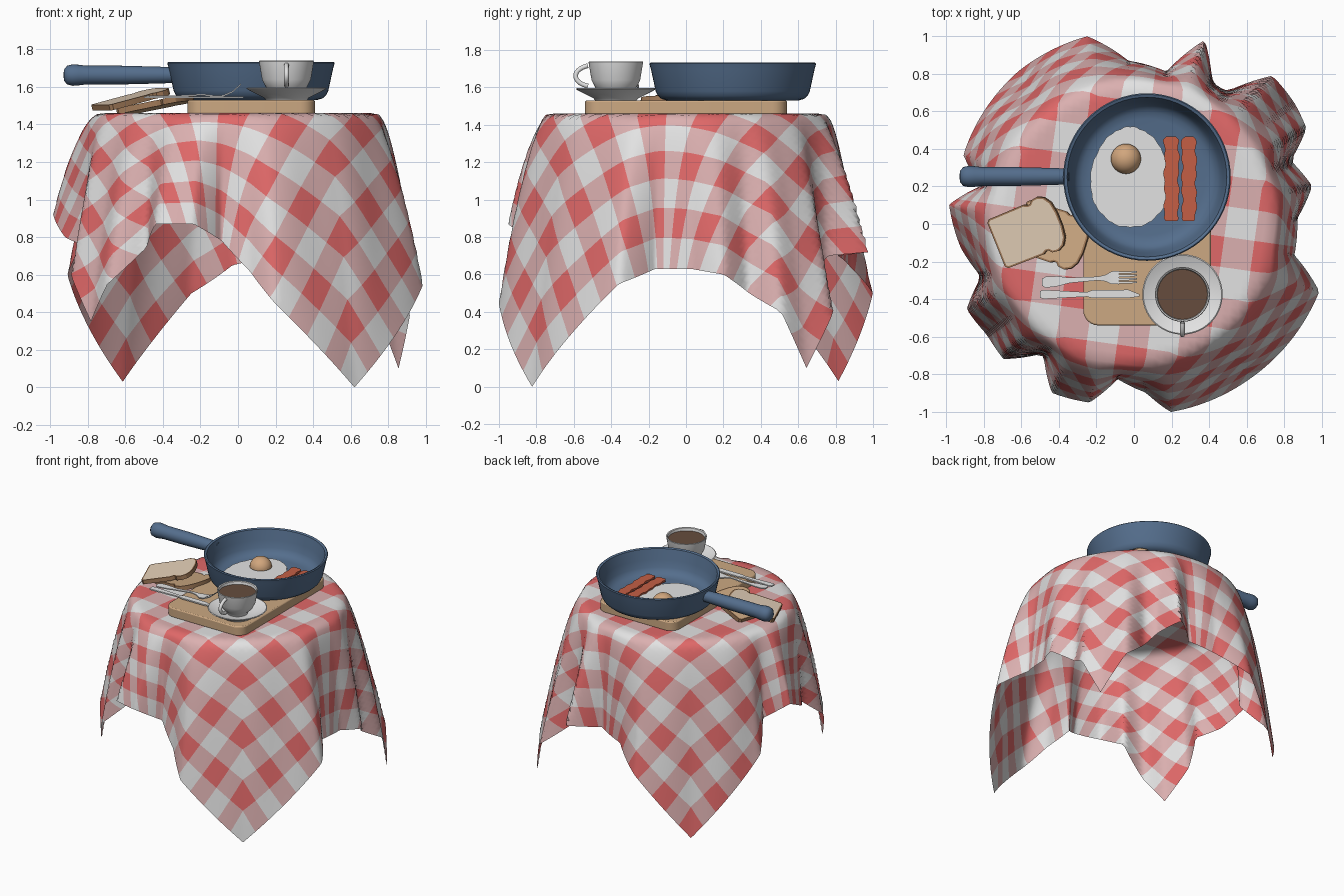
import bpy, bmesh, math
from mathutils import Vector, Matrix

if "Cube" in bpy.data.objects:
    bpy.data.objects.remove(bpy.data.objects["Cube"], do_unlink=True)


def material(name, *srgb):
    col = [((c + .055) / 1.055) ** 2.4 for c in srgb] + [1]
    m = bpy.data.materials.new(name)
    m.use_nodes = True
    m.diffuse_color = col
    m.node_tree.nodes["Principled BSDF"].inputs["Base Color"].default_value = col
    return m


RED = material("cloth red", .88, .41, .41)
PINK = material("cloth pink", .86, .69, .69)
WHITE = material("soft white", .89, .89, .89)
BLUE = material("pan blue", .33, .43, .55)
WOOD = material("board wood", .8, .66, .51)
BACON = material("bacon red", .77, .37, .27)
YOLK = material("yolk orange", .82, .65, .49)
COFFEE = material("coffee brown", .4, .3, .24)
CRUMB = material("bread cream", .89, .81, .72)
CRUST = material("crust brown", .62, .47, .34)


def finish(name, bm, mats, smooth, weld=True):
    if weld:
        bmesh.ops.remove_doubles(bm, verts=bm.verts, dist=1e-5)
        bmesh.ops.recalc_face_normals(bm, faces=bm.faces)
    me = bpy.data.meshes.new(name)
    bm.to_mesh(me)
    bm.free()
    for m in mats:
        me.materials.append(m)
    ob = bpy.data.objects.new(name, me)
    bpy.context.collection.objects.link(ob)
    bpy.ops.object.select_all(action='DESELECT')
    ob.select_set(True)
    bpy.context.view_layer.objects.active = ob
    bpy.ops.object.shade_smooth_by_angle(angle=math.radians(smooth))
    return ob


def lathe(name, profile, centre, mat, steps=56):
    """Spin a (radius, height) profile round the z axis."""
    bm = bmesh.new()
    vs = [bm.verts.new((r, 0, z)) for r, z in profile]
    es = [bm.edges.new(p) for p in zip(vs, vs[1:])]
    bmesh.ops.spin(bm, geom=vs + es, cent=(0, 0, 0), axis=(0, 0, 1),
                   angle=math.tau, steps=steps)
    ob = finish(name, bm, [mat], 40)
    ob.location = centre
    return ob


def slab(bm, outline, z0, z1):
    """Extrude a flat outline and return its top face."""
    low = [bm.verts.new((x, y, z0)) for x, y in outline]
    top = [bm.verts.new((x, y, z1)) for x, y in outline]
    bm.faces.new(low[::-1])
    for i in range(len(low)):
        j = (i + 1) % len(low)
        bm.faces.new((low[i], low[j], top[j], top[i]))
    return bm.faces.new(top)


def ribbon(bm, path, thick):
    """Strip through points (x, y, z, half width), running along x."""
    rings = [[bm.verts.new((x, y + sy * w, z + sz * thick))
              for sy, sz in ((-1, 0), (1, 0), (1, 1), (-1, 1))] for x, y, z, w in path]
    for a, b in zip(rings, rings[1:]):
        for i in range(4):
            j = (i + 1) % 4
            bm.faces.new((a[i], a[j], b[j], b[i]))
    bm.faces.new(rings[0])
    bm.faces.new(rings[-1][::-1])


# Draped cloth: hem as (degrees, radius, height) round the table
HEM = [(-172, .93, .8), (-161, .86, .75), (-153, 1, .6), (-143, .98, .35), (-134, 1, .55),
       (-125, .84, .75), (-116, 1, .87), (-104, .98, .87), (-96, .83, .78), (-86, .9, .62),
       (-79, 1.02, .45), (-53, 1.03, 0), (-20, 1.05, .55), (-11, .87, .63), (2, .87, .63),
       (12, .97, .6), (22, .9, .5), (29, 1.05, .4), (37, 1.07, .1), (47, 1.08, .4),
       (55, .86, .6), (61, .86, .7), (69, 1.05, .72), (78, .83, .7), (92, .87, .65),
       (104, 1.03, .5), (127, 1.02, .03), (158, .98, .6), (166, .84, .8), (174, .99, .92)]
CHECKS, SUB, HALF, RIM, TOP = 20, 4, 1.62, .72, 1.46
TURN = math.radians(-8)


def hem_at(deg):
    ring = [(HEM[-1][0] - 360, *HEM[-1][1:])] + HEM + [(HEM[0][0] + 360, *HEM[0][1:])]
    for a, b in zip(ring, ring[1:]):
        if a[0] <= deg <= b[0]:
            f = (deg - a[0]) / (b[0] - a[0])
            return a[1] + (b[1] - a[1]) * f, a[2] + (b[2] - a[2]) * f


def drape(u, v):
    r = math.hypot(u, v)
    if r <= RIM:
        return Matrix.Rotation(TURN, 3, 'Z') @ Vector((u, v, TOP))
    edge = HALF * r / max(abs(u), abs(v))
    t = (r - RIM) / (edge - RIM)
    a = math.atan2(v, u)
    # corners hang wide and flat, the slack gathers between them
    a += TURN - .16 * t ** .7 * math.sin(4 * a)
    a = (a + math.pi) % math.tau - math.pi
    hr, hz = hem_at(math.degrees(a))
    rad = RIM + .16 * t ** .4 + (hr - RIM - .16) * t + .03 * t * (1 - t) * math.sin(13 * a)
    return Vector((rad * math.cos(a), rad * math.sin(a), TOP - (TOP - hz) * t ** 1.12))


bm = bmesh.new()
n = CHECKS * SUB
grid = [[bm.verts.new(drape((2 * i / n - 1) * HALF, (1 - 2 * j / n) * HALF))
         for j in range(n + 1)] for i in range(n + 1)]
for i in range(n):
    for j in range(n):
        f = bm.faces.new((grid[i][j], grid[i][j + 1], grid[i + 1][j + 1], grid[i + 1][j]))
        f.material_index = i // SUB % 2 + j // SUB % 2
finish("tablecloth", bm, [RED, PINK, WHITE], 60, weld=False)

# Cutting board with rounded corners
bm = bmesh.new()
outline = []
for k, (sx, sy) in enumerate(((1, 1), (-1, 1), (-1, -1), (1, -1))):
    for s in range(7):
        a = math.pi / 2 * (k + s / 6)
        outline.append((.07 + sx * .26 + .08 * math.cos(a), sy * .46 + .08 * math.sin(a)))
slab(bm, outline, 1.455, 1.53)
board = finish("cutting_board", bm, [WOOD], 40)
bev = board.modifiers.new("soft edge", 'BEVEL')
bev.width, bev.segments = .008, 2

# Frying pan and handle
lathe("frying_pan", [(0, 0), (.35, 0), (.38, .008), (.4, .025), (.412, .05), (.438, .17),
                     (.446, .197), (.44, .203), (.425, .197), (.405, .12), (.39, .065),
                     (.372, .036), (.345, .02), (.31, .013), (0, .013)],
      (.069, .25, 1.53), BLUE, 64)
handle = lathe("pan_handle", [(0, 0), (.03, .004), (.05, .02), (.057, .05), (.055, .08),
                              (.05, .12), (.05, .3), (.045, .5), (.042, .585)],
               (-.93, .253, 1.663), BLUE, 24)
handle.rotation_euler = (0, math.radians(90), 0)

# Fried egg
bm = bmesh.new()
white = []
for k in range(72):
    a = math.tau * k / 72
    wob = 1 + .008 * math.sin(9 * a) + .01 * math.sin(23 * a)
    white.append((-.02 + (.212 - .02 * math.sin(a)) * wob * math.cos(a),
                  .25 + .268 * wob * math.sin(a)))
top = slab(bm, white, 1.54, 1.556)
bmesh.ops.inset_region(bm, faces=[top], thickness=.025, depth=.01)
finish("egg_white", bm, [WHITE], 50)
lathe("egg_yolk", [(.08 * math.cos(a), .075 * math.sin(a))
                   for a in (math.pi / 2 * k / 10 for k in range(11))],
      (-.043, .347, 1.563), YOLK, 32)

# Bacon strips with rounded ends
for k, x0 in enumerate((.2, .293)):
    bm = bmesh.new()
    path = []
    for s in range(31):
        taper = .012 if s in (0, 30) else 0
        path.append((-.225 + .015 * s, .003 * math.sin(s * .5 + k), 1.553,
                     .038 + .004 * math.cos(s * 1.1 + k) - taper))
    ribbon(bm, path, .016)
    strip = finish("bacon_strip", bm, [BACON], 40)
    strip.rotation_euler.z = math.pi / 2
    strip.location = (x0, .24, 0)

# Saucer, cup, coffee and cup handle
CUP = Vector((.258, -.375, 1.53))
lathe("saucer", [(0, 0), (.11, 0), (.12, .012), (.2, .052), (.214, .062), (.208, .066),
                 (.12, .026), (0, .022)], CUP, WHITE)
lathe("coffee_cup", [(0, .024), (.075, .024), (.08, .04), (.108, .066), (.13, .11), (.146, .205),
                     (.143, .21), (.136, .205), (.122, .12), (.09, .07), (0, .055)], CUP, WHITE)
lathe("coffee", [(0, .185), (.134, .185)], CUP, COFFEE)
curve = bpy.data.curves.new("cup_handle", 'CURVE')
curve.dimensions = '3D'
curve.bevel_depth, curve.bevel_resolution = .013, 3
sp = curve.splines.new('POLY')
sp.points.add(14)
for k, p in enumerate(sp.points):
    a = math.radians(-70 + 140 * k / 14)
    p.co = (0, -.115 - .1 * math.cos(a), .132 + .058 * math.sin(a), 1)
curve.materials.append(WHITE)
cup_handle = bpy.data.objects.new("cup_handle", curve)
cup_handle.location = CUP
bpy.context.collection.objects.link(cup_handle)

# Fork and knife
bm = bmesh.new()
ribbon(bm, [(-.49, -.31, 1.545, .018), (-.47, -.31, 1.545, .03), (-.41, -.305, 1.545, .027),
            (-.34, -.3, 1.545, .014), (-.19, -.29, 1.555, .01), (-.15, -.288, 1.55, .018),
            (-.12, -.286, 1.545, .034), (-.08, -.285, 1.548, .036)], .008)
for k in range(4):
    y = -.312 + .018 * k
    ribbon(bm, [(-.08, y, 1.548, .006), (-.03, y, 1.57, .006), (.015, y + .003, 1.61, .004)], .008)
finish("fork", bm, [WHITE], 30)
bm = bmesh.new()
ribbon(bm, [(-.5, -.375, 1.54, .018), (-.48, -.375, 1.54, .024), (-.25, -.375, 1.54, .012),
            (-.22, -.373, 1.54, .022), (-.03, -.372, 1.54, .022), (.03, -.38, 1.54, .006)], .01)
finish("knife", bm, [WHITE], 30)


# Bread slices: half outline mirrored, top and bottom faces inset
def bread(name, centre, turn, tilt, crumb):
    half = [(-.19, .125), (-.175, .14), (.03, .143), (.05, .132), (.065, .133), (.08, .15),
            (.115, .155), (.15, .138), (.175, .1), (.185, .04)]
    bm = bmesh.new()
    slab(bm, half + [(x, -y) for x, y in reversed(half)], -.016, .016)
    bmesh.ops.recalc_face_normals(bm, faces=bm.faces)
    for f in [f for f in bm.faces if abs(f.normal.z) > .9]:
        bmesh.ops.inset_region(bm, faces=[f], thickness=.01)
        f.material_index = 1
    ob = finish(name, bm, [CRUST, crumb], 30)
    ob.location = centre
    ob.rotation_euler = (0, math.radians(tilt), math.radians(turn))


bread("bread_lower", (-.43, -.06, 1.505), -18, -11, WOOD)
bread("bread_upper", (-.56, -.04, 1.535), 22, -14, CRUMB)
